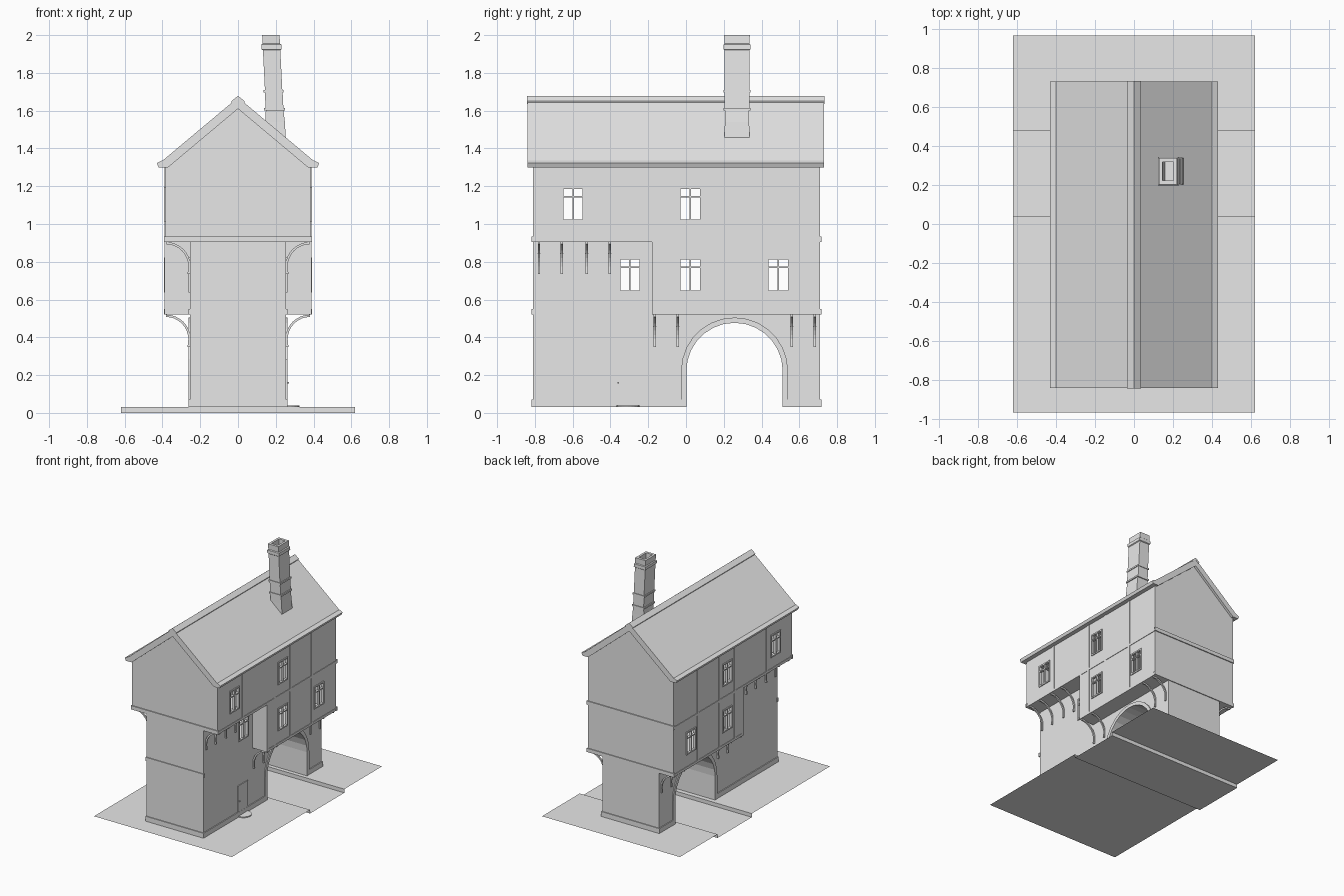
import bpy, bmesh, math

if "Cube" in bpy.data.objects:
    bpy.data.objects.remove(bpy.data.objects["Cube"], do_unlink=True)

grey = bpy.data.materials.new("plain grey")
grey.use_nodes = True
grey.diffuse_color = (0.8, 0.8, 0.8, 1)
grey.node_tree.nodes["Principled BSDF"].inputs["Base Color"].default_value = (0.8, 0.8, 0.8, 1)


def finish(name, bm):
    if any(len(e.link_faces) == 2 for e in bm.edges):
        bmesh.ops.recalc_face_normals(bm, faces=bm.faces)
    mesh = bpy.data.meshes.new(name)
    bm.to_mesh(mesh)
    bm.free()
    mesh.materials.append(grey)
    ob = bpy.data.objects.new(name, mesh)
    bpy.context.collection.objects.link(ob)
    return ob


def add_box(bm, x0, x1, y0, y1, z0, z1):
    made = bmesh.ops.create_cube(bm, size=1)["verts"]
    for v in made:
        v.co.x = x1 if v.co.x > 0 else x0
        v.co.y = y1 if v.co.y > 0 else y0
        v.co.z = z1 if v.co.z > 0 else z0


def boxes(name, items):
    bm = bmesh.new()
    for b in items:
        add_box(bm, *b)
    return finish(name, bm)


def add_prism(bm, pts, axis, a, b):
    """Extrude a 2D profile along x (profile y,z) or along y (profile x,z)."""
    place = (lambda p, t: (t, *p)) if axis == "x" else (lambda p, t: (p[0], t, p[1]))
    face = bm.faces.new([bm.verts.new(place(p, a)) for p in pts])
    ext = bmesh.ops.extrude_face_region(bm, geom=[face])["geom"]
    shift = (b - a, 0, 0) if axis == "x" else (0, b - a, 0)
    bmesh.ops.translate(bm, verts=[g for g in ext if isinstance(g, bmesh.types.BMVert)], vec=shift)


def prism(name, pts, axis, a, b):
    bm = bmesh.new()
    add_prism(bm, pts, axis, a, b)
    return finish(name, bm)


def boolean(ob, cutter, op="DIFFERENCE"):
    mod = ob.modifiers.new("cut", "BOOLEAN")
    mod.operation, mod.solver, mod.object = op, "EXACT", cutter
    bpy.context.view_layer.objects.active = ob
    bpy.ops.object.modifier_apply(modifier=mod.name)
    bpy.data.objects.remove(cutter, do_unlink=True)


def arch(r, spring=0.222, mid=0.257, n=14):
    curve = [(mid + r * math.cos(math.pi * i / n), spring + r * math.sin(math.pi * i / n))
             for i in range(n + 1)]
    return [(mid + r, 0.03)] + curve + [(mid - r, 0.03)]


FRONT, BACK, STEP = -0.81, 0.71, -0.18
NARROW, WIDE = 0.255, 0.385
FLOOR1, FLOOR2, EAVE = 0.52, 0.905, 1.31

# Ground sheet with the sunken road
bm = bmesh.new()
path = [(-.965, .03), (.04, .03), (.04, 0), (.48, 0), (.48, .03), (.965, .03)]
rows = [[bm.verts.new((x, y, z)) for y, z in path] for x in (-.62, .62)]
for i in range(len(path) - 1):
    bm.faces.new((rows[0][i], rows[1][i], rows[1][i + 1], rows[0][i + 1]))
finish("ground", bm)

# House walls: narrow base, two jettied upper parts, gable
walls = boxes("walls", [(-NARROW, NARROW, FRONT, BACK, .03, 1.0)])
gable = [(-WIDE, FLOOR2), (WIDE, FLOOR2), (WIDE, EAVE), (0, 1.63), (-WIDE, EAVE)]
boolean(walls, prism("upper", gable, "y", FRONT, BACK), "UNION")
boolean(walls, boxes("middle", [(-WIDE, WIDE, STEP, BACK, FLOOR1, 1.0)]), "UNION")

# Hollow rooms, the passage and the window openings
T = 0.02
for room in [(-WIDE + T, WIDE - T, FRONT + T, BACK - T, FLOOR2 + T, EAVE - T),
             (-WIDE + T, WIDE - T, STEP + T, BACK - T, FLOOR1 + T, 1.0),
             (-NARROW + T, NARROW - T, FRONT + T, 0, FLOOR1 + T, 1.0)]:
    boolean(walls, boxes("room", [room]))
boolean(walls, prism("passage", arch(0.255), "x", -.3, .3))
windows = [(-.598, 1.105, WIDE), (.022, 1.105, WIDE), (.022, .73, WIDE),
           (.488, .73, WIDE), (-.297, .73, NARROW)]
HW, HH = 0.058, 0.088
for y, z, x in windows:
    boolean(walls, boxes("opening", [(-.5, .5, y - HW, y + HW, z - HH, z + HH)]))

# Window frames with mullion and transom
for i, (y, z, x) in enumerate(windows):
    for side, s in (("left", 1), ("right", -1)):
        a, b = sorted((s * (x - .012), s * (x + .007)))
        f = 0.011
        boxes(f"window_frame_{i + 1}_{side}", [
            (a, b, y - HW - .004, y - HW + f - .004, z - HH - .004, z + HH + .004),
            (a, b, y + HW - f + .004, y + HW + .004, z - HH - .004, z + HH + .004),
            (a, b, y - HW, y + HW, z - HH - .004, z - HH + f - .004),
            (a, b, y - HW, y + HW, z + HH - f + .004, z + HH + .004),
            (a, b, y - .004, y + .004, z - HH, z + HH),
            (a, b, y - HW, y + HW, z + .036, z + .044)])

# Stone ring around both passage mouths
ring = prism("arch_trim", arch(0.283), "x", -NARROW - .008, NARROW + .008)
boolean(ring, prism("ring_hole", arch(0.255), "x", -.4, .4))
boolean(ring, boxes("ring_core", [(-.25, .25, -.2, .7, -.1, .6)]))

# Plinths, floor rails and corner-line studs
P = 0.007
boxes("plinth", [(-NARROW - P, NARROW + P, FRONT - P, -.026, .03, .07),
                 (-NARROW - P, NARROW + P, .54, BACK + P, .03, .07)])
boxes("upper_rail_ends", [(-WIDE - P, WIDE + P, y - .008, y + .008, FLOOR2, FLOOR2 + .03)
                          for y in (FRONT, BACK)])
boxes("lower_rail_front", [(-NARROW - P, NARROW + P, FRONT - P, FRONT + .01, FLOOR1, FLOOR1 + .03)])
boxes("lower_rail_back", [(-WIDE - P, WIDE + P, BACK - .01, BACK + P, FLOOR1, FLOOR1 + .03)])
for side, s in (("left", 1), ("right", -1)):
    a, b = sorted((s * (WIDE - .01), s * (WIDE + .004)))
    boxes(f"timber_frame_{side}", [
        (a, b, FRONT, BACK, FLOOR2, FLOOR2 + .02),
        (a, b, STEP, BACK, FLOOR1, FLOOR1 + .02),
        (a, b, STEP, STEP + .02, FLOOR1, FLOOR2),
        (a, b, -.50, -.48, FLOOR2, EAVE),
        (a, b, -.09, -.07, FLOOR1, EAVE),
        (a, b, .11, .13, FLOOR1, EAVE),
        (a, b, .39, .41, FLOOR1, EAVE)])


# Curved brackets beneath the overhangs
def bracket_profile(s, top):
    r, n, out = 0.118, 8, WIDE - .004
    ang = [math.pi / 2 * i / n for i in range(n + 1)]
    inner = [(out - r * math.cos(t), top - .13 + r * math.sin(t)) for t in ang]
    outer = [(out - (r + .012) * math.cos(t), top - .13 + (r + .012) * math.sin(t)) for t in ang]
    pts = [(NARROW - .004, top - .17), (NARROW + .012, top - .17)] + inner + outer[::-1]
    return [(s * x, z) for x, z in pts]


for name, top, spots in (("upper", FLOOR2, (-.778, -.658, -.525, -.403)),
                         ("lower", FLOOR1, (-.165, -.043, .56, .682))):
    bm = bmesh.new()
    for y in spots:
        for s in (1, -1):
            add_prism(bm, bracket_profile(s, top), "y", y - .006, y + .006)
    finish(f"{name}_brackets", bm)

# Door with a knob and a half-round step
boxes("door", [(.25, NARROW + .006, -.372, -.243, .03, .283)])
boxes("door_knob", [(.26, .27, -.362, -.355, .155, .163)])
half = [(-.307 + .06 * math.cos(math.pi * 2 * i / 16), .06 * math.sin(math.pi * 2 * i / 16))
        for i in range(16)]
bm = bmesh.new()
bmesh.ops.create_cone(bm, cap_ends=True, segments=20, radius1=.06, radius2=.06, depth=.008)
bmesh.ops.translate(bm, verts=bm.verts, vec=(.265, -.307, .034))
finish("doorstep", bm)

# Roof with lipped eaves and a raised ridge cap
slope = [(0, 1.67), (.4, 1.335), (.405, 1.335), (.43, 1.322), (.42, 1.30), (.37, 1.30)]
outline = slope + [(0, 1.61)] + [(-x, z) for x, z in slope[:0:-1]]
prism("roof", outline, "y", -.84, .73)
ridge = [(0, 1.678), (.035, 1.65), (.03, 1.635), (0, 1.66), (-.03, 1.635), (-.035, 1.65)]
prism("ridge_cap", ridge, "y", -.842, .732)

# Leaning hollow chimney with bands: (height, half width, half depth)
stack = [(1.44, .052, .068), (1.54, .051, .064), (1.60, .047, .063), (1.60, .055, .071),
         (1.613, .055, .071), (1.613, .047, .066), (1.697, .047, .066), (1.697, .053, .071),
         (1.71, .053, .071), (1.71, .046, .066), (1.92, .046, .066), (1.925, .053, .072),
         (1.95, .053, .072), (1.955, .046, .066), (2.0, .046, .068),
         (2.0, .028, .048), (1.75, .028, .048)]
bm = bmesh.new()
loops = []
for z, hx, hy in stack:
    cx = .194 - (z - 1.6) * .05
    loops.append([bm.verts.new((cx + sx * hx, .27 + sy * hy, z))
                  for sx, sy in ((-1, -1), (1, -1), (1, 1), (-1, 1))])
for low, high in zip(loops, loops[1:]):
    for i in range(4):
        j = (i + 1) % 4
        bm.faces.new((low[i], low[j], high[j], high[i]))
bm.faces.new(loops[0][::-1])
bm.faces.new(loops[-1])
finish("chimney", bm)
